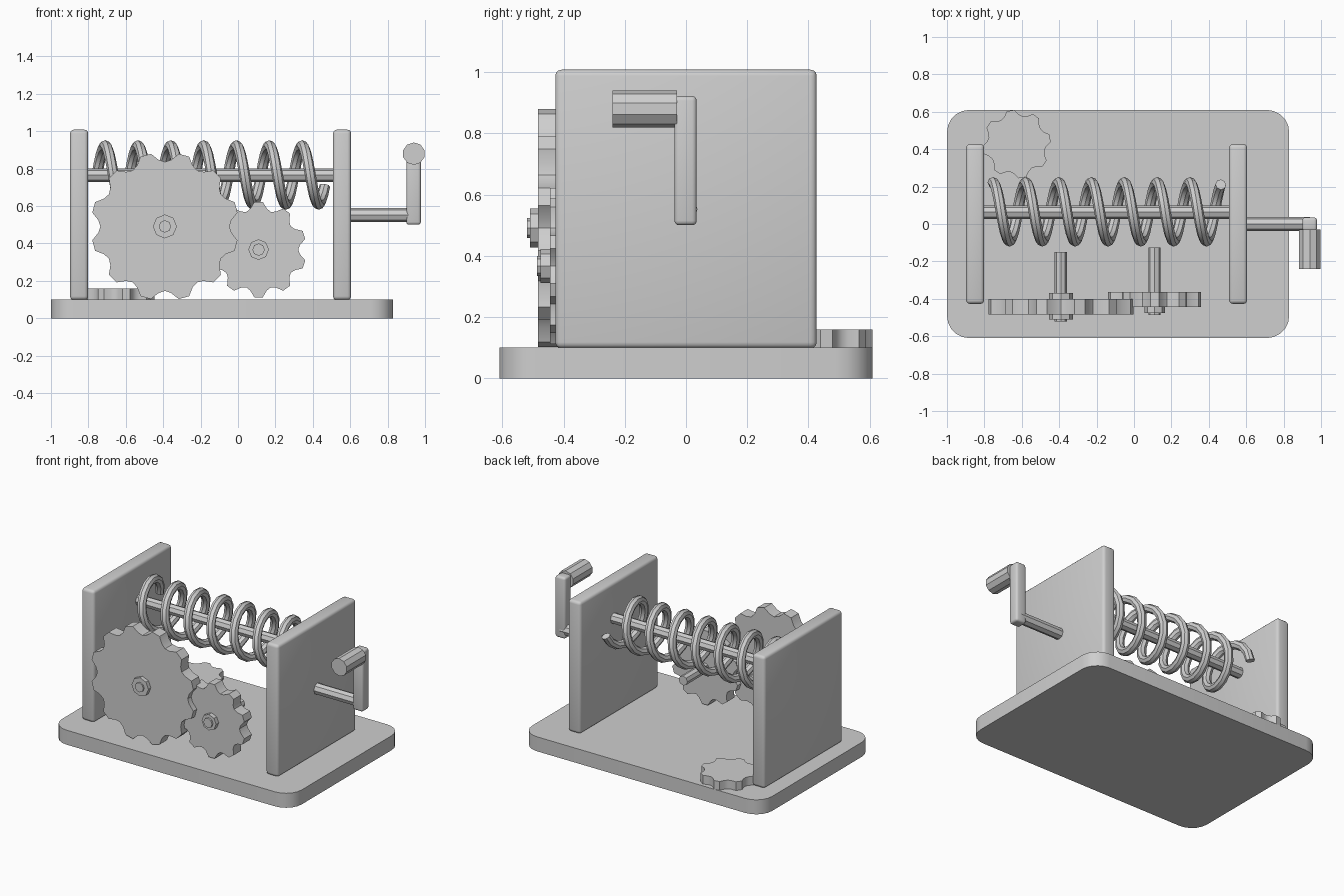
import bpy, bmesh
from math import pi, sin, cos, radians
from mathutils import Matrix, Vector

cube = bpy.data.objects.get("Cube")
if cube:
    bpy.data.objects.remove(cube, do_unlink=True)

GREY = (0.62, 0.62, 0.62, 1.0)
mat = bpy.data.materials.new("plain grey")
mat.use_nodes = True
mat.diffuse_color = GREY
mat.node_tree.nodes["Principled BSDF"].inputs["Base Color"].default_value = GREY
parts = []

# Local z turned onto the wanted axis
TURN = {"x": Matrix.Rotation(pi / 2, 4, "Y"),
        "y": Matrix.Rotation(pi / 2, 4, "X"),
        "z": Matrix.Identity(4)}


def finish(name, bm):
    bmesh.ops.recalc_face_normals(bm, faces=bm.faces)
    mesh = bpy.data.meshes.new(name)
    bm.to_mesh(mesh)
    bm.free()
    mesh.materials.append(mat)
    obj = bpy.data.objects.new(name, mesh)
    bpy.context.collection.objects.link(obj)
    parts.append(obj)


def box(name, low, high, bevel, segments=3, upright_only=False):
    low, high = Vector(low), Vector(high)
    bm = bmesh.new()
    bmesh.ops.create_cube(bm, size=1)
    bmesh.ops.scale(bm, vec=high - low, verts=bm.verts)
    bmesh.ops.translate(bm, vec=(low + high) / 2, verts=bm.verts)
    edges = [e for e in bm.edges if not upright_only
             or abs(e.verts[0].co.z - e.verts[1].co.z) > 0.01]
    bmesh.ops.bevel(bm, geom=edges, offset=bevel, segments=segments,
                    profile=0.5, affect="EDGES")
    finish(name, bm)


def rod(name, start, end, radius, axis, sides=8):
    start, end = Vector(start), Vector(end)
    bm = bmesh.new()
    bmesh.ops.create_cone(bm, cap_ends=True, segments=sides, radius1=radius,
                          radius2=radius, depth=(end - start).length)
    bmesh.ops.transform(bm, verts=bm.verts,
                        matrix=Matrix.Translation((start + end) / 2) @ TURN[axis])
    finish(name, bm)


def gear(name, centre, axis, teeth, tip, root, width, first):
    # One tooth: flat tip, sloping flank, rounded valley
    low = root + 0.25 * (tip - root)
    tooth = [(-0.14, tip), (0.14, tip), (0.32, low), (0.5, root), (0.68, low)]
    pitch = 2 * pi / teeth
    bm = bmesh.new()
    ring = []
    for i in range(teeth):
        for step, r in tooth:
            a = radians(first) + (i + step) * pitch
            ring.append(bm.verts.new((r * cos(a), r * sin(a), -width / 2)))
    face = bm.faces.new(ring)
    side = bmesh.ops.extrude_face_region(bm, geom=[face], use_keep_orig=True)["geom"]
    bmesh.ops.translate(bm, vec=(0, 0, width),
                        verts=[v for v in side if isinstance(v, bmesh.types.BMVert)])
    bmesh.ops.transform(bm, verts=bm.verts,
                        matrix=Matrix.Translation(centre) @ TURN[axis])
    finish(name, bm)


def spring(name, x0, pitch, y, z, radius, wire, begin, end, steps=16, sides=8):
    bm = bmesh.new()
    rings = []
    count = round((end - begin) * steps)
    for i in range(count + 1):
        turn = begin + (end - begin) * i / count
        a = 2 * pi * turn
        out = Vector((0, cos(a), sin(a)))
        along = Vector((pitch, -2 * pi * radius * sin(a), 2 * pi * radius * cos(a)))
        across = along.normalized().cross(out)
        mid = Vector((x0 + pitch * turn, y, z)) + out * radius
        rings.append([bm.verts.new(mid + wire * (out * cos(b) + across * sin(b)))
                      for b in (2 * pi * k / sides for k in range(sides))])
    for r, s in zip(rings, rings[1:]):
        for k in range(sides):
            n = (k + 1) % sides
            bm.faces.new((r[k], r[n], s[n], s[k]))
    bm.faces.new(rings[0])
    bm.faces.new(rings[-1])
    finish(name, bm)


# Base and side walls
box("base_plate", (-1, -0.61, 0), (0.83, 0.61, 0.1), 0.12, 5, True)
for name, x in (("right_wall", -0.898), ("left_wall", 0.508)):
    box(name, (x, -0.427, 0.098), (x + 0.097, 0.427, 1.008), 0.02)

# Shaft with its coil
rod("shaft", (-0.81, 0.063, 0.765), (0.52, 0.063, 0.765), 0.036, "x")
spring("coil_spring", -0.754, 0.1755, 0.065, 0.766, 0.157, 0.029, 0, 6.94)

# Crank
rod("crank_axle", (0.59, 0, 0.552), (0.94, 0, 0.552), 0.038, "x")
box("crank_arm", (0.9, -0.038, 0.5), (0.978, 0.035, 0.922), 0.015)
rod("crank_handle", (0.94, -0.24, 0.88), (0.94, -0.03, 0.88), 0.06, "y", 10)

# Upright gears, each with a hub and an axle
for name, x, z, y, teeth, tip, root, first, hub, hub_y, axle_y in (
        ("large", -0.391, 0.491, -0.442, 12, 0.395, 0.345, 15, 0.064, (-0.51, -0.37), (-0.52, -0.15)),
        ("small", 0.11, 0.367, -0.404, 10, 0.256, 0.212, 18, 0.055, (-0.475, -0.363), (-0.487, -0.125))):
    gear(name + "_gear", (x, y, z), "y", teeth, tip, root, 0.082, first)
    rod(name + "_gear_hub", (x, hub_y[0], z), (x, hub_y[1], z), hub, "y")
    rod(name + "_gear_axle", (x, axle_y[0], z), (x, axle_y[1], z), 0.033, "y")

# Loose gear lying on the base
gear("loose_gear", (-0.628, 0.427, 0.13), "z", 8, 0.183, 0.152, 0.06, 10)

# Smooth shading with sharp edges kept
bpy.ops.object.select_all(action="DESELECT")
for obj in parts:
    obj.select_set(True)
bpy.context.view_layer.objects.active = parts[0]
bpy.ops.object.shade_smooth_by_angle(angle=radians(35))
